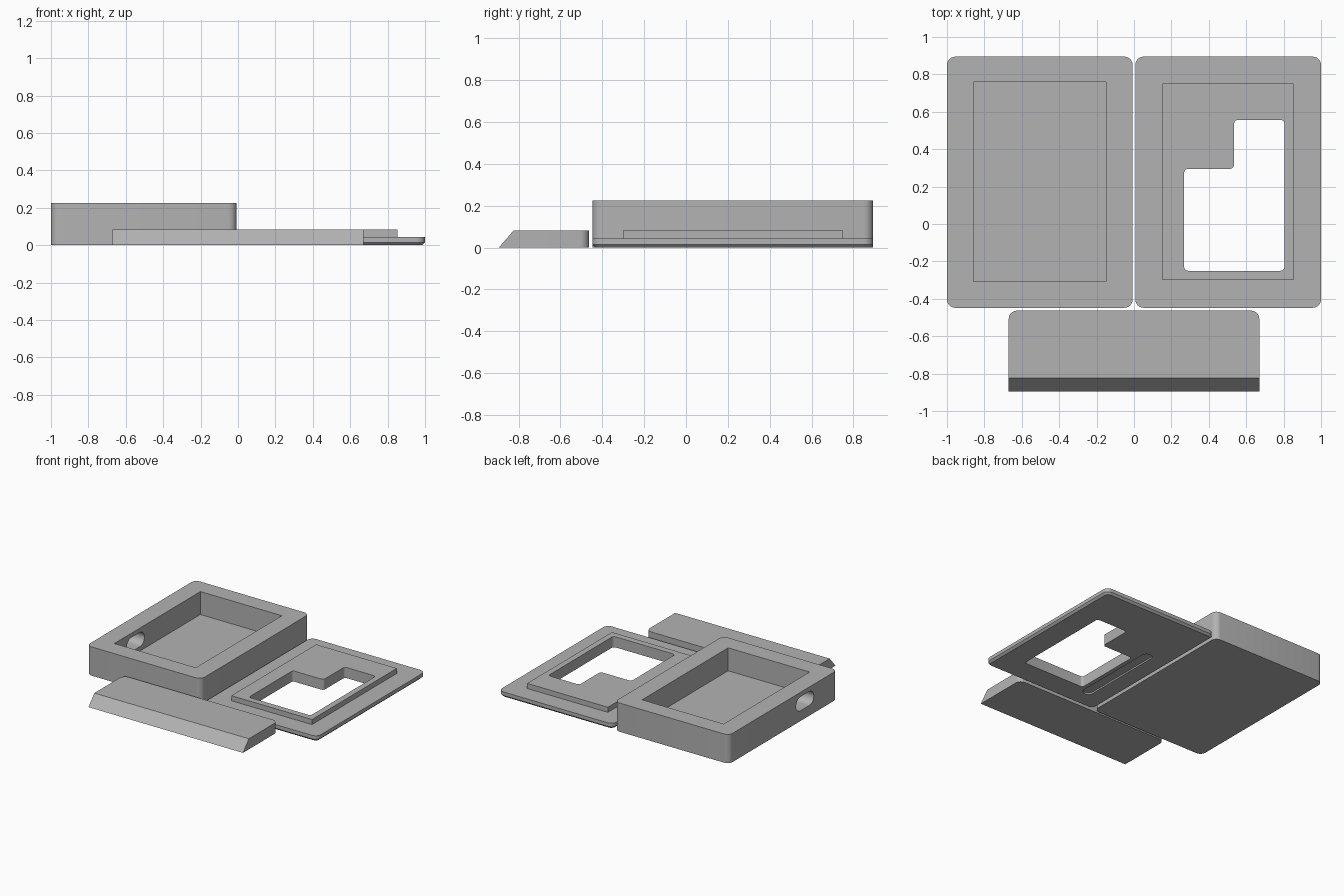
import bpy, bmesh, math
from mathutils import Vector, Matrix

if "Cube" in bpy.data.objects:
    bpy.data.objects.remove(bpy.data.objects["Cube"])

grey = bpy.data.materials.new("plain grey")
grey.diffuse_color = (0.45, 0.45, 0.45, 1)
grey.use_nodes = True
grey.node_tree.nodes["Principled BSDF"].inputs["Base Color"].default_value = grey.diffuse_color


def rounded(points, radii, steps=6):
    """Round each corner of a 2D outline with its own radius."""
    out, n = [], len(points)
    for i in range(n):
        p, r = Vector(points[i]), radii[i]
        if r == 0:
            out.append(p)
            continue
        a = (Vector(points[i - 1]) - p).normalized()
        b = (Vector(points[(i + 1) % n]) - p).normalized()
        centre = p + (a + b) * r            # all corners are right angles
        for k in range(steps + 1):
            t = k / steps * math.pi / 2
            out.append(centre - b * r * math.cos(t) - a * r * math.sin(t))
    return out


def rect(x0, x1, y0, y1, r=0.0):
    return rounded([(x0, y0), (x1, y0), (x1, y1), (x0, y1)], [r] * 4)


def loft(name, layers):
    """Solid through a stack of (outline, z) layers with equal point counts."""
    bm = bmesh.new()
    rings = [[bm.verts.new((p[0], p[1], z)) for p in line] for line, z in layers]
    n = len(rings[0])
    for lo, hi in zip(rings, rings[1:]):
        for i in range(n):
            j = (i + 1) % n
            bm.faces.new((lo[i], lo[j], hi[j], hi[i]))
    bm.faces.new(rings[0][::-1])
    bm.faces.new(rings[-1])
    bmesh.ops.recalc_face_normals(bm, faces=bm.faces)
    mesh = bpy.data.meshes.new(name)
    bm.to_mesh(mesh)
    bm.free()
    mesh.materials.append(grey)
    ob = bpy.data.objects.new(name, mesh)
    bpy.context.collection.objects.link(ob)
    return ob


def activate(ob):
    bpy.ops.object.select_all(action='DESELECT')
    ob.select_set(True)
    bpy.context.view_layer.objects.active = ob


def combine(ob, other, operation='DIFFERENCE'):
    mod = ob.modifiers.new("combine", 'BOOLEAN')
    mod.operation, mod.object, mod.solver = operation, other, 'EXACT'
    activate(ob)
    bpy.ops.object.modifier_apply(modifier=mod.name)
    bpy.data.objects.remove(other)


# Case: open tray with rounded upright corners
case = loft("case", [(rect(-1, -0.007, -0.448, 0.895, 0.045), z) for z in (0, 0.225)])
combine(case, loft("cavity", [(rect(-0.857, -0.15, -0.308, 0.758), z) for z in (0.045, 0.3)]))

# Cable slot through the left wall
slot = loft("cable_slot", [(rect(-0.11, 0.11, -0.055, 0.055, 0.0549), z) for z in (-0.12, 0.12)])
slot.data.transform(Matrix.Translation((-0.95, -0.045, 0.135))
                    @ Matrix.Rotation(math.pi / 2, 4, 'Z') @ Matrix.Rotation(math.pi / 2, 4, 'X'))
combine(case, slot)

# Lid: plate with chamfered underside and a raised locating step
lid = loft("lid", [(rect(0.022, 0.985, -0.433, 0.88, 0.03), 0),
                   (rect(0.007, 1, -0.448, 0.895, 0.045), 0.015),
                   (rect(0.007, 1, -0.448, 0.895, 0.045), 0.043)])
combine(lid, loft("step", [(rect(0.152, 0.852, -0.3, 0.751), z) for z in (0.03, 0.083)]), 'UNION')

# Stepped window through the lid
window = rounded([(0.268, -0.25), (0.805, -0.25), (0.805, 0.557), (0.535, 0.557),
                  (0.535, 0.295), (0.268, 0.295)], [0.022] * 6)
combine(lid, loft("window", [(window, z) for z in (-0.1, 0.2)]))

# Shallow long recess in the lid's underside
combine(lid, loft("recess", [(rect(0.155, 0.235, -0.31, 0.41, 0.039), z) for z in (-0.1, 0.012)]))

# Stand: bar with sloped front and rounded rear corners
def bar(front):
    return rounded([(-0.67, front), (0.67, front), (0.67, -0.463), (-0.67, -0.463)],
                   [0, 0, 0.045, 0.045])

stand = loft("stand", [(bar(-0.895), 0), (bar(-0.823), 0.083)])

for ob in (case, lid, stand):
    activate(ob)
    bpy.ops.object.shade_smooth_by_angle(angle=math.radians(30))
